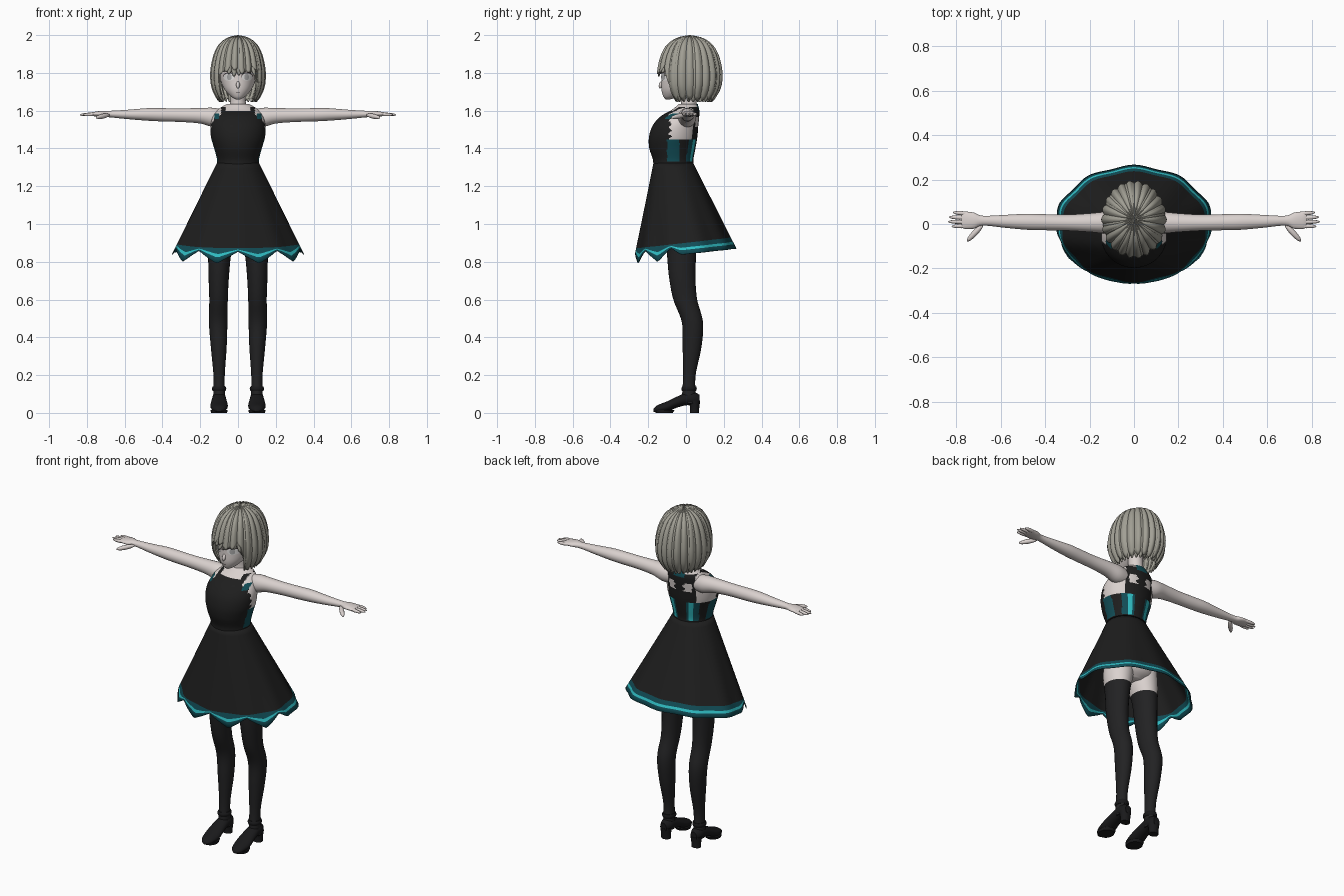
import bpy, bmesh, math
from math import sin, cos, pi, tau
from mathutils import Vector

cube = bpy.data.objects.get("Cube")
if cube:
    bpy.data.objects.remove(cube)


def material(name, r, g, b):
    m = bpy.data.materials.new(name)
    m.use_nodes = True
    m.diffuse_color = (r, g, b, 1)
    m.node_tree.nodes["Principled BSDF"].inputs["Base Color"].default_value = (r, g, b, 1)
    return m


SKIN = material("pale skin", 0.70, 0.64, 0.62)
HAIR = material("ash hair", 0.36, 0.35, 0.30)
DRESS = material("black cloth", 0.013, 0.013, 0.013)
STOCKING = material("stocking black", 0.016, 0.016, 0.017)
SHOE = material("shoe black", 0.010, 0.010, 0.011)
TEAL = material("dark teal", 0.006, 0.075, 0.095)
CYAN = material("bright cyan", 0.03, 0.52, 0.56)
WHITE = material("eye white", 0.80, 0.79, 0.78)
IRIS = material("iris grey", 0.42, 0.42, 0.42)
LINE = material("dark line", 0.06, 0.045, 0.045)


def finish(name, bm, mats, rule=None, solid=0, angle=50):
    """Turn a bmesh into a smooth-shaded object, coloured by a rule on face centres."""
    bmesh.ops.recalc_face_normals(bm, faces=bm.faces)
    if rule:
        for f in bm.faces:
            f.material_index = rule(f.calc_center_median())
    me = bpy.data.meshes.new(name)
    bm.to_mesh(me)
    bm.free()
    for m in mats:
        me.materials.append(m)
    ob = bpy.data.objects.new(name, me)
    bpy.context.collection.objects.link(ob)
    if solid:
        mod = ob.modifiers.new("thickness", 'SOLIDIFY')
        mod.thickness = solid
    bpy.ops.object.select_all(action='DESELECT')
    ob.select_set(True)
    bpy.context.view_layer.objects.active = ob
    bpy.ops.object.shade_smooth_by_angle(angle=math.radians(angle))
    return ob


def sheet(name, rows, mats, rule=None, caps=True, solid=0, angle=50):
    """Skin closed rings of points into a tube."""
    bm = bmesh.new()
    rings = [[bm.verts.new(p) for p in row] for row in rows]
    n = len(rings[0])
    for a, b in zip(rings, rings[1:]):
        for i in range(n):
            j = (i + 1) % n
            bm.faces.new((a[i], a[j], b[j], b[i]))
    if caps:
        bm.faces.new(rings[0])
        bm.faces.new(rings[-1])
    return finish(name, bm, mats, rule, solid, angle)


def sample(keys, s):
    """Smooth interpolation through evenly weighted keys, s from 0 to 1."""
    f = min(max(s, 0), 1) * (len(keys) - 1)
    i = min(int(f), len(keys) - 2)
    t = f - i
    k = [keys[min(max(i + d, 0), len(keys) - 1)] for d in (-1, 0, 1, 2)]
    return [b + 0.5 * t * (c - a + t * (2 * a - 5 * b + 4 * c - d + t * (3 * (b - c) + d - a)))
            for a, b, c, d in zip(*k)]


def loft(name, keys, mats, axis='z', rule=None, seg=24, steps=30, side=1):
    """Ellipse rings: position on axis, two centres, two radii."""
    rows = []
    for k in range(steps + 1):
        t, ca, cb, ra, rb = sample(keys, k / steps)
        row = []
        for i in range(seg):
            a, b = ca + ra * cos(tau * i / seg), cb + rb * sin(tau * i / seg)
            x, y, z = {'z': (a, b, t), 'x': (t, a, b), 'y': (a, t, b)}[axis]
            row.append((x * side, y, z))
        rows.append(row)
    return sheet(name, rows, mats, rule)


def blob(name, p, q, r, mat):
    """Rounded finger-like shape between two points."""
    p, q = Vector(p), Vector(q)
    bm = bmesh.new()
    bmesh.ops.create_uvsphere(bm, u_segments=12, v_segments=8, radius=1)
    rot = (q - p).to_track_quat('Z', 'Y')
    for v in bm.verts:
        v.co = (p + q) / 2 + rot @ Vector((v.co.x * r, v.co.y * r, v.co.z * (q - p).length / 2))
    return finish(name, bm, [mat])


# Head and neck
HEAD = [(1.66, 0, -.095, .012, .012), (1.675, 0, -.078, .038, .042), (1.71, 0, -.048, .07, .082),
        (1.76, 0, -.012, .093, .118), (1.82, 0, .01, .105, .137), (1.9, 0, .02, .098, .125),
        (1.96, 0, .02, .05, .07)]
loft("head", HEAD, [SKIN, HAIR], rule=lambda c: int(c.y > .02), seg=36)
loft("neck", [(1.55, 0, .015, .06, .05), (1.61, 0, .015, .05, .045), (1.65, 0, .015, .041, .041),
              (1.73, 0, .01, .041, .041)], [SKIN])
blob("nose", (0, -.128, 1.755), (0, -.139, 1.718), .010, SKIN)


def face_y(x, z):
    lo, hi = 0, 1
    for _ in range(20):
        mid = (lo + hi) / 2
        lo, hi = (mid, hi) if sample(HEAD, mid)[0] < z else (lo, mid)
    _, cx, cy, rx, ry = sample(HEAD, lo)
    return cy - ry * math.sqrt(max(0, 1 - (x / rx) ** 2))


def face_plate(name, x, z, w, h, lift, mat):
    rows = []
    for r in (.05, .4, .7, 1):
        pts = [(x + w * r * cos(tau * i / 20), z + h * r * sin(tau * i / 20)) for i in range(20)]
        rows.append([(u, face_y(u, v) - lift, v) for u, v in pts])
    sheet(name, rows, [mat], caps=False)


for s, tag in ((1, "left"), (-1, "right")):
    face_plate(tag + "_lash", s * .048, 1.782, .031, .021, .003, LINE)
    face_plate(tag + "_eye", s * .048, 1.778, .029, .020, .0045, WHITE)
    face_plate(tag + "_iris", s * .046, 1.778, .013, .017, .006, IRIS)
face_plate("mouth", 0, 1.695, .012, .002, .003, LINE)

# Bobbed hair: two overlapping layers of ridged locks
BOB = [(2.0, .01), (1.988, .36), (1.955, .67), (1.9, .87), (1.83, .98), (1.77, 1.0), (1.71, .93), (1.645, .70)]


def hair_layer(name, locks, size, fringe, length, phase):
    cols, steps, rows = locks * 8, 22, []
    for k in range(steps + 1):
        row = []
        for i in range(cols):
            phi = tau * i / cols
            front = min(phi, tau - phi)
            ridge = abs(sin(phi * locks / 2 + phase))
            uneven = .025 * sin(phi * 7 + phase * 3)
            blend = min(max((front - .72) / .18, 0), 1)
            tip = fringe + (length - fringe) * blend + uneven * (1.2 - blend) - .06 * (1 - ridge)
            s = tip * k / steps
            z, r = sample(BOB, s)
            r *= size * (1 + .075 * (ridge - .6) * min(1, s * 3))
            z += .006 * (ridge - 1) * (1 - s)
            row.append((.143 * r * sin(phi), .02 - .17 * r * cos(phi), z))
        rows.append(row)
    sheet(name, rows, [HAIR], caps=False, solid=.006, angle=40)


hair_layer("hair_outer_layer", 22, 1.0, .63, .97, 0)
hair_layer("hair_inner_layer", 30, .965, .66, 1.0, .8)

# Torso with sleeveless bodice, armholes, back openings and coloured panels
BODICE = [(1.30, 0, -.066, .113, .108), (1.34, 0, -.068, .111, .107), (1.40, 0, -.072, .126, .122),
          (1.46, 0, -.068, .143, .128), (1.52, 0, -.056, .146, .121), (1.57, 0, -.032, .132, .102),
          (1.605, 0, -.002, .108, .072), (1.635, 0, .012, .06, .05)]


def bodice_rule(c):
    x, y, z = abs(c.x), c.y, c.z
    wave = .008 * sin(z * 190)
    a = math.atan2(x, y + .06)
    if 1.33 < z < 1.445:
        if .42 < a < .66:
            return 3
        if .28 < a < .95 or -.10 < y < -.035 and x > .08:
            return 2
    if z > 1.60 and y > .045 and x < .035:
        return 2
    if z > 1.618 or z > 1.60 and y < 0 and x < .065:
        return 1
    if 1.555 < z < 1.585 and y < -.04 and .10 < x < .125:
        return 2
    if z > 1.45 and -.085 + wave < y < .045 + wave and x > .09:
        return 1
    if 1.515 < z < 1.565 and y > 0 and .03 + wave < x < .075:
        return 1
    return 0


loft("bodice", BODICE, [DRESS, SKIN, TEAL, CYAN], rule=bodice_rule, seg=120, steps=70)
loft("hips", [(.95, 0, -.02, .05, .05), (.99, 0, -.02, .13, .09), (1.08, 0, -.03, .145, .105),
              (1.2, 0, -.05, .12, .10), (1.31, 0, -.066, .10, .095)], [SKIN])

# Flared skirt: smooth hem behind, pointed hem in front, striped border
SEG, BODY_ROWS = 128, 14
levels = [k / BODY_ROWS for k in range(BODY_ROWS + 1)]
rows = []
for k in range(BODY_ROWS + 4):
    row = []
    for i in range(SEG):
        phi = tau * i / SEG
        back = -cos(phi)
        top = .90 + .028 * back
        if back > -.12:
            hem = top - .058
        else:
            saw = (i * 10 / SEG + .5) % 1
            hem = top - .018 - .065 * abs(2 * saw - 1)
        z = 1.325 + (top - 1.325) * min(k / BODY_ROWS, 1)
        z -= (top - hem) * (0, .40, .62, 1)[max(0, k - BODY_ROWS)]
        t = (1.325 - z) / .46
        rx = .11 + .232 * t
        ry, cy = .105 + .158 * t, -.067 + .069 * t
        fold = 1 + .018 * t * cos(phi * 10)
        row.append((rx * fold * sin(phi), cy - ry * fold * cos(phi), z))
    rows.append(row)
skirt = sheet("skirt", rows, [DRESS, TEAL, CYAN], caps=False, solid=.004)
for p in skirt.data.polygons:
    p.material_index = (0, 1, 2, 1)[max(0, p.index // SEG - BODY_ROWS + 1)]

# Limbs, built for each side
LEG = [(1.05, .08, -.03, .075, .09), (.95, .088, -.03, .078, .088), (.85, .097, -.024, .062, .078),
       (.72, .102, -.02, .054, .07), (.6, .103, -.004, .049, .063), (.48, .105, .034, .049, .056),
       (.35, .102, .032, .042, .05), (.2, .10, .018, .030, .033), (.1, .10, .016, .031, .036),
       (.05, .10, .022, .032, .038)]
FOOT = [(-.172, .10, .014, .014, .008), (-.15, .10, .022, .034, .019), (-.10, .10, .034, .046, .027),
        (-.05, .10, .056, .042, .029), (0, .10, .073, .037, .033), (.04, .10, .075, .035, .036),
        (.072, .10, .07, .02, .026)]
ARM = [(.07, .005, 1.56, .04, .043), (.13, .006, 1.564, .048, .051), (.2, .006, 1.573, .042, .041),
       (.3, .006, 1.576, .036, .036), (.4, .008, 1.578, .036, .035), (.48, .01, 1.58, .036, .033),
       (.58, .012, 1.58, .029, .025), (.68, .015, 1.582, .022, .017), (.72, .015, 1.583, .036, .016),
       (.76, .017, 1.582, .039, .012), (.777, .018, 1.581, .034, .008)]
for s, tag in ((1, "left"), (-1, "right")):
    loft(tag + "_leg", LEG, [STOCKING, SKIN], rule=lambda c: int(c.z > .89), side=s, steps=50)
    loft(tag + "_shoe", FOOT, [SHOE], 'y', side=s)
    loft(tag + "_heel", [(0, .10, .045, .028, .024), (.025, .10, .046, .028, .024),
                         (.065, .10, .045, .034, .03)], [SHOE], side=s, steps=6)
    loft(tag + "_toe_sole", [(0, .10, -.115, .042, .045), (.015, .10, -.112, .046, .052)],
         [SHOE], side=s, steps=1)
    loft(tag + "_ankle_strap", [(.115, .10, .016, .033, .037), (.128, .10, .016, .038, .041),
                                (.141, .10, .017, .033, .037)], [SHOE], side=s, steps=6)
    loft(tag + "_arm", ARM, [SKIN], 'x', side=s, steps=44)
    for k, tip in enumerate((.822, .838, .834, .815)):
        y = -.009 + .018 * k
        blob(f"{tag}_finger_{k + 1}", (s * .735, y, 1.582), (s * tip, y * 1.15, 1.578), .0095, SKIN)
    blob(tag + "_thumb", (s * .68, -.002, 1.578), (s * .752, -.078, 1.563), .013, SKIN)
